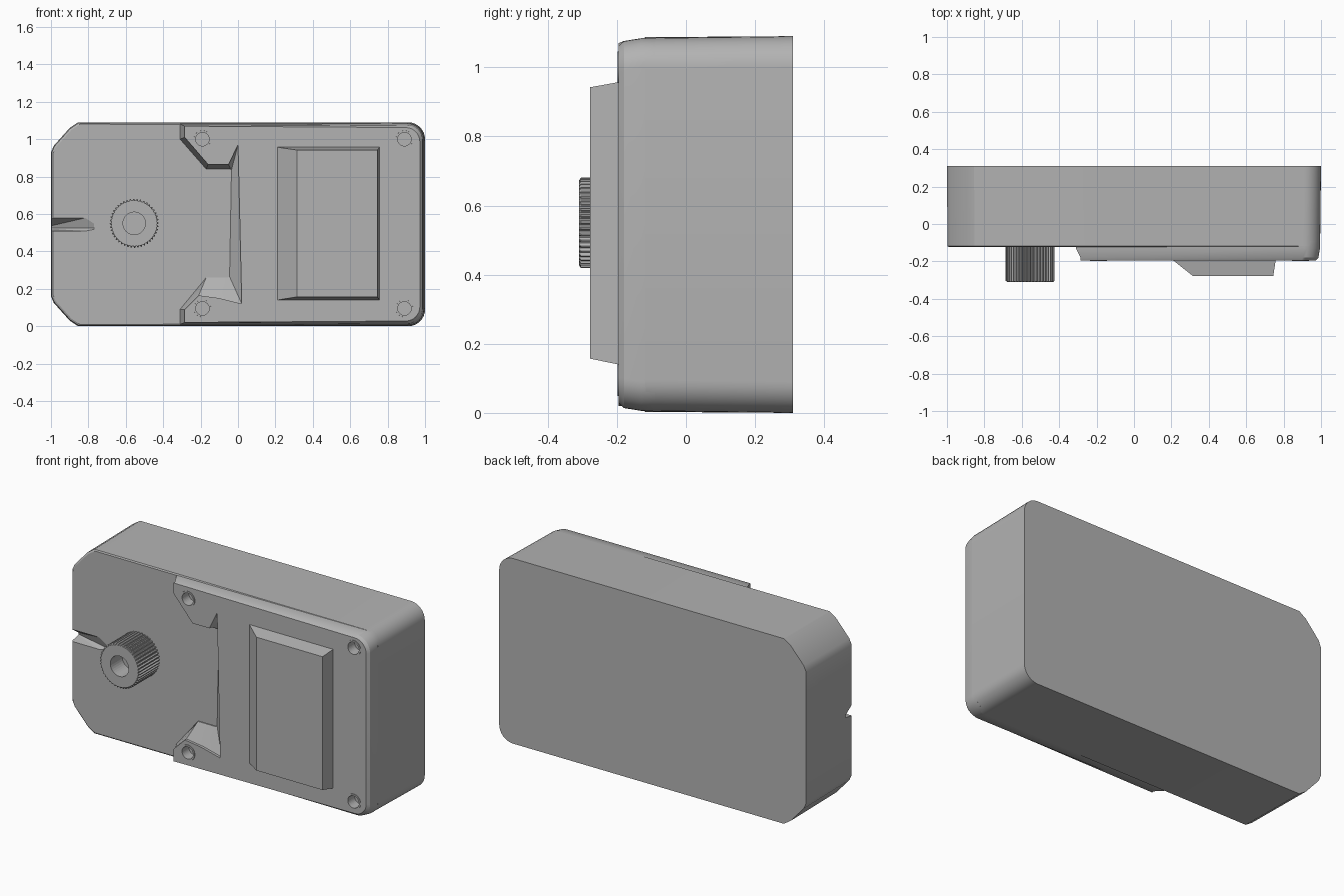
import bpy, bmesh
from math import sin, cos, pi, radians

if "Cube" in bpy.data.objects:
    bpy.data.objects.remove(bpy.data.objects["Cube"])

HEIGHT = 1.09
grey = bpy.data.materials.new("housing grey")
grey.use_nodes = True
grey.diffuse_color = (0.45, 0.45, 0.45, 1)
grey.node_tree.nodes["Principled BSDF"].inputs["Base Color"].default_value = grey.diffuse_color


def finish(name, bm):
    bmesh.ops.recalc_face_normals(bm, faces=bm.faces)
    mesh = bpy.data.meshes.new(name)
    bm.to_mesh(mesh)
    bm.free()
    mesh.materials.append(grey)
    obj = bpy.data.objects.new(name, mesh)
    bpy.context.collection.objects.link(obj)
    return obj


def loft(name, *levels):
    """Skin (y, outline) levels, back to front, with end caps."""
    bm = bmesh.new()
    rings = [[bm.verts.new((x, y, z)) for x, z in outline] for y, outline in levels]
    for a, b in zip(rings, rings[1:]):
        for i in range(len(a)):
            j = (i + 1) % len(a)
            bm.faces.new((a[i], a[j], b[j], b[i]))
    bm.faces.new(rings[0])
    bm.faces.new(rings[-1])
    return finish(name, bm)


def arc(cx, cz, r, start, end, n):
    return [(cx + r * cos(radians(start + (end - start) * i / n)),
             cz + r * sin(radians(start + (end - start) * i / n))) for i in range(n + 1)]


def circle(cx, cz, r, n=32):
    return arc(cx, cz, r, 0, 360, n)[:-1]


def right_end(inset, r):
    """Rounded right corners, bottom to top."""
    c = 1 - inset - r
    return arc(c, inset + r, r, -90, 0, 8) + arc(c, HEIGHT - inset - r, r, 0, 90, 8)


def left_end(inset):
    """Clipped left corners with softened ends, top to bottom."""
    low = [(-1, 0.16), (-0.985, 0.125), (-0.9, 0.03), (-0.855, 0)]
    low = [(x + inset, z + inset) for x, z in low]
    return [(x, HEIGHT - z) for x, z in reversed(low)] + low


def cut(obj, cutter):
    mod = obj.modifiers.new("cut", "BOOLEAN")
    mod.operation = "DIFFERENCE"
    mod.solver = "EXACT"
    mod.object = cutter
    cutter.hide_render = True
    cutter.hide_set(True)


def smooth(obj, angle=30):
    bpy.ops.object.select_all(action="DESELECT")
    obj.select_set(True)
    bpy.context.view_layer.objects.active = obj
    bpy.ops.object.shade_smooth_by_angle(angle=radians(angle))


# Main housing
housing = loft("housing", (0.31, right_end(0, 0.09) + left_end(0)),
               (-0.118, right_end(0.005, 0.09) + left_end(0.003)),
               (-0.124, right_end(0.012, 0.09) + left_end(0.01)))
smooth(housing)

# Tapered notch in the left end
bm = bmesh.new()
for x, depth in ((-1.05, -0.045), (-0.77, -0.115)):
    for y, z in ((-0.14, 0.505), (-0.14, 0.59), (depth, 0.525)):
        bm.verts.new((x, y, z))
bmesh.ops.convex_hull(bm, input=bm.verts)
cut(housing, finish("notch_cutter", bm))

# Raised deck with two mounting ears
foot = [(-0.31, 1.08), (-0.31, 1.0), (-0.17, 0.84), (-0.04, 0.84),
        (-0.04, 0.26), (-0.17, 0.26), (-0.31, 0.09), (-0.31, 0.01)]
crest = [(-0.285, 1.07), (-0.285, 1.01), (-0.16, 0.865), (-0.05, 0.865), (0, 0.97),
         (0.02, 0.12), (-0.1, 0.15), (-0.21, 0.165), (-0.285, 0.09), (-0.285, 0.02)]
foot = foot[:4] + [(-0.035, 0.835), (-0.045, 0.265)] + foot[4:]
foot[6], foot[7] = (-0.06, 0.26), (-0.17, 0.26)
deck = loft("raised_deck", (-0.09, right_end(0.006, 0.085) + foot),
            (-0.13, right_end(0.006, 0.085) + foot),
            (-0.18, right_end(0.014, 0.085) + crest),
            (-0.195, right_end(0.028, 0.075) + crest))
smooth(deck)

# Screw bosses and their holes
for side, x in (("right", -0.19), ("left", 0.89)):
    for level, z in (("lower", 0.095), ("upper", HEIGHT - 0.09)):
        name = f"{level}_{side}_screw"
        boss = loft(name + "_boss", (-0.13, circle(x, z, 0.05)), (-0.198, circle(x, z, 0.046)))
        cutter = loft(name + "_cutter", (-0.135, circle(x, z, 0.036)), (-0.25, circle(x, z, 0.036)))
        cut(deck, cutter)
        cut(boss, cutter)
        smooth(boss)


# Raised rectangular cover with a long bevel on one side
def rect(x0, x1, z0, z1):
    return [(x0, z0), (x1, z0), (x1, z1), (x0, z1)]


loft("raised_cover", (-0.18, rect(0.21, 0.757, 0.14, 0.957)),
     (-0.195, rect(0.21, 0.757, 0.14, 0.957)),
     (-0.278, rect(0.315, 0.745, 0.157, 0.942)))

# Toothed output pinion with a bore
PX, PZ, TEETH = -0.555, 0.55, 44
teeth = []
for i in range(TEETH * 4):
    r = 0.131 if i % 4 < 2 else 0.122
    a = 2 * pi * i / (TEETH * 4)
    teeth.append((PX + r * cos(a), PZ + r * sin(a)))
pinion = loft("pinion", (-0.11, teeth), (-0.304, teeth),
              (-0.31, circle(PX, PZ, 0.122, TEETH * 4)))
cut(pinion, loft("bore_cutter", (-0.2, circle(PX, PZ, 0.06)), (-0.35, circle(PX, PZ, 0.06))))
